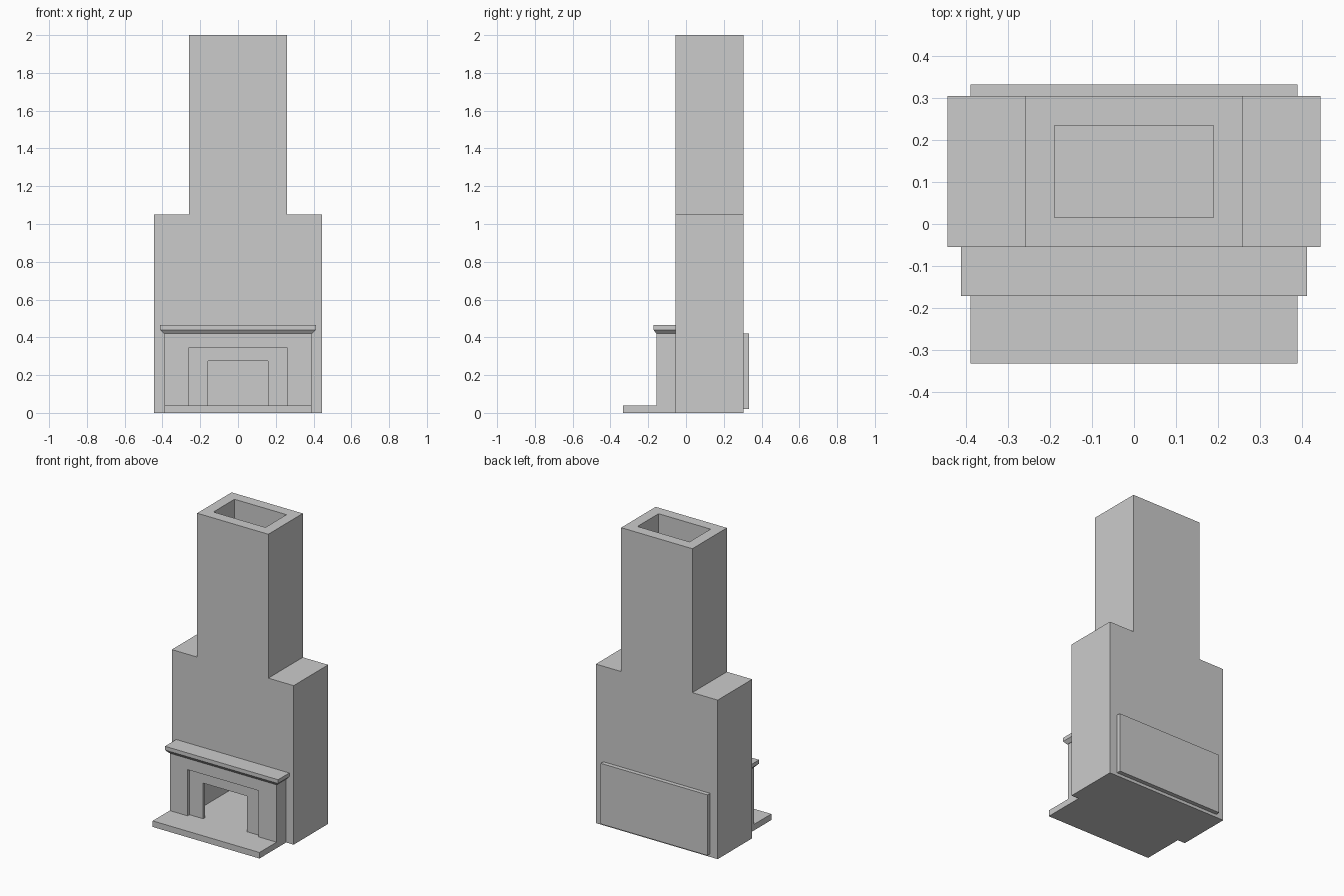
import bpy, bmesh

if "Cube" in bpy.data.objects:
    bpy.data.objects.remove(bpy.data.objects["Cube"])


def prism(name, half, lo, hi, axis="y"):
    """Mirror a half outline (x >= 0) across x = 0 and extrude it along an axis."""
    pts = half + [(-a, b) for a, b in reversed(half) if a > 0]
    bm = bmesh.new()
    place = (lambda a, b: (a, lo, b)) if axis == "y" else (lambda a, b: (a, b, lo))
    face = bm.faces.new([bm.verts.new(place(a, b)) for a, b in pts])
    moved = bmesh.ops.extrude_face_region(bm, geom=[face])["geom"]
    shift = (0, hi - lo, 0) if axis == "y" else (0, 0, hi - lo)
    verts = [v for v in moved if isinstance(v, bmesh.types.BMVert)]
    bmesh.ops.translate(bm, vec=shift, verts=verts)
    bmesh.ops.recalc_face_normals(bm, faces=bm.faces)
    mesh = bpy.data.meshes.new(name)
    bm.to_mesh(mesh)
    bm.free()
    ob = bpy.data.objects.new(name, mesh)
    bpy.context.collection.objects.link(ob)
    return ob


def block(name, w, y0, y1, z0, z1):
    return prism(name, [(w, z0), (w, z1)], y0, y1)


def arch(name, w, top, iw, itop, z0, y0, y1):
    """Rectangular arch: outer half width and top, inner half width and top."""
    return prism(name, [(iw, itop), (iw, z0), (w, z0), (w, top)][::-1], y0, y1)


FRONT, BACK = -0.055, 0.305
FLOOR = 0.04

# Chimney breast narrowing to the stack, with the firebox passing through it
chimney = prism("chimney_breast_and_stack",
                [(0.26, 2.0), (0.26, 1.05), (0.445, 1.05), (0.445, 0),
                 (0.26, 0), (0.26, 0.345)], FRONT, BACK)

# Flue running from the stack top down into the firebox
cutter = block("flue_cutter", 0.19, 0.015, 0.235, 0.3, 2.1)
cutter.hide_render = True
cutter.hide_viewport = True
cut = chimney.modifiers.new("flue", "BOOLEAN")
cut.operation = "DIFFERENCE"
cut.solver = "EXACT"
cut.object = cutter

# Hearth slab, continuing inside as the firebox floor
prism("hearth", [(0.39, -0.333), (0.39, FRONT), (0.26, FRONT), (0.26, BACK)],
      0, FLOOR, "z")

# Fireplace surround and the recessed inner frame
arch("surround", 0.39, 0.42, 0.26, 0.345, FLOOR, -0.155, FRONT)
arch("inner_frame", 0.26, 0.345, 0.16, 0.275, FLOOR, -0.135, -0.115)

# Mantel shelf with a splayed moulding underneath
block("mantel_shelf", 0.413, -0.172, FRONT, 0.44, 0.465)
moulding = block("mantel_moulding", 0.413, -0.172, FRONT, 0.42, 0.44)
for v in moulding.data.vertices:
    if v.co.z < 0.43:
        v.co.x *= 0.393 / 0.413
        if v.co.y < -0.1:
            v.co.y = -0.157

# Back plate closing the firebox
block("back_plate", 0.39, BACK, 0.333, 0.02, 0.42)
